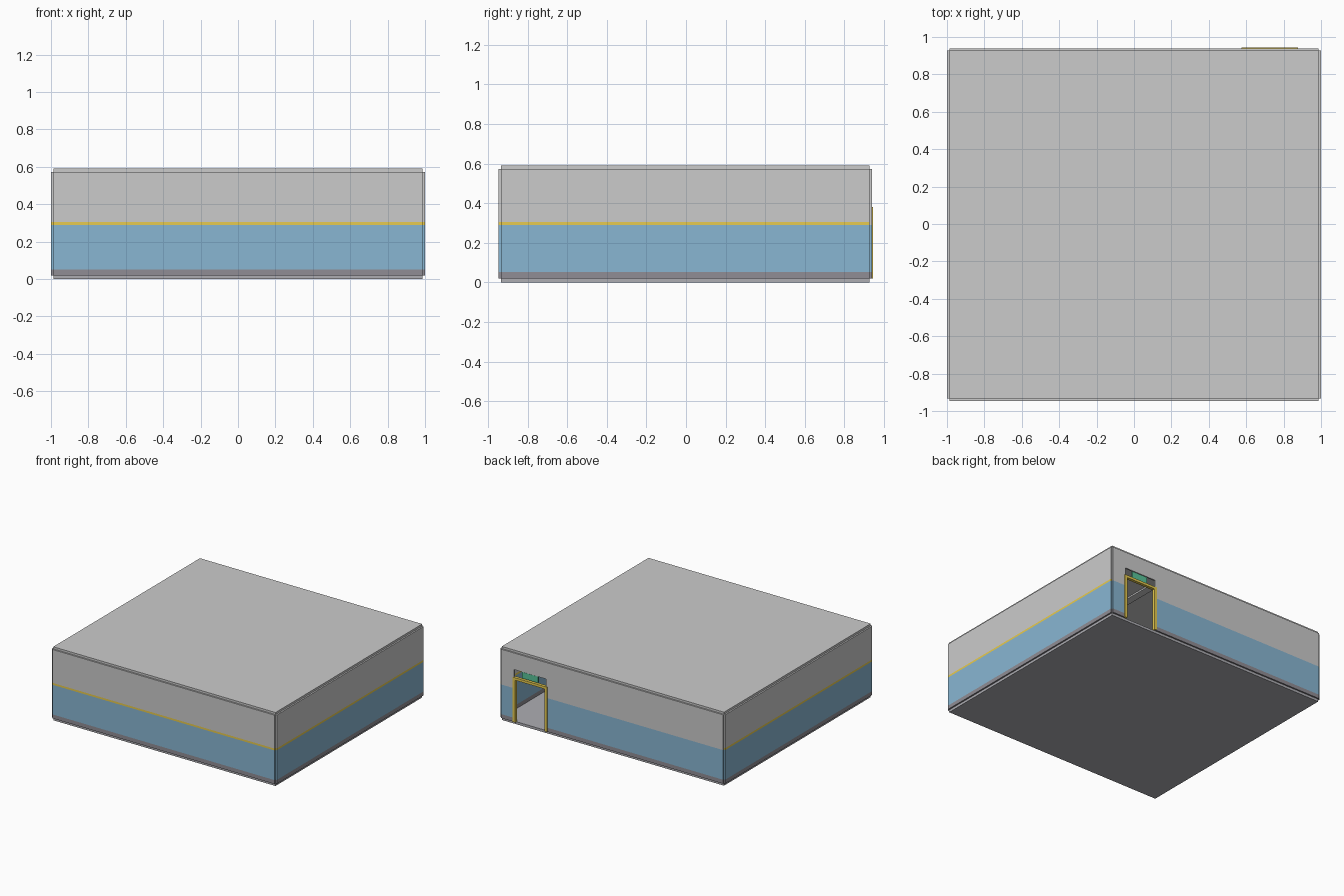
import bpy, bmesh

if "Cube" in bpy.data.objects:
    bpy.data.objects.remove(bpy.data.objects["Cube"])

def material(name, rgb):
    m = bpy.data.materials.new(name)
    m.diffuse_color = (*rgb, 1)
    m.use_nodes = True
    m.node_tree.nodes["Principled BSDF"].inputs["Base Color"].default_value = m.diffuse_color
    return m

BLUE = material("blue_paint", (0.25, 0.47, 0.65))
YELLOW = material("yellow_paint", (0.80, 0.60, 0.08))
DARK = material("dark_skirting", (0.28, 0.27, 0.30))
FLOOR = material("floor_grey", (0.42, 0.42, 0.45))
GREEN = material("sign_green", (0.10, 0.55, 0.32))

def boxes(name, spans, mat=None):
    """One object made of boxes given as (x0, x1, y0, y1, z0, z1)."""
    bm = bmesh.new()
    for x0, x1, y0, y1, z0, z1 in spans:
        for v in bmesh.ops.create_cube(bm, size=1)["verts"]:
            v.co = (x1 if v.co.x > 0 else x0,
                    y1 if v.co.y > 0 else y0,
                    z1 if v.co.z > 0 else z0)
    me = bpy.data.meshes.new(name)
    bm.to_mesh(me)
    bm.free()
    ob = bpy.data.objects.new(name, me)
    bpy.context.collection.objects.link(ob)
    if mat:
        me.materials.append(mat)
    return ob

# Room interior limits, wall thickness
X, YF, YB, Z0, Z1, T = 0.987, -0.934, 0.927, 0.02, 0.573, 0.012
# Doorway opening
DX0, DX1, DTOP = 0.585, 0.87, 0.44

# Floor and ceiling slabs
boxes("floor", [(-X, X, YF, YB, 0, Z0)], FLOOR)
boxes("ceiling", [(-X, X, YF, YB, Z1, 0.59)])

# Wall bands stacked from skirting to upper wall
bands = [("skirting", Z0, 0.052, DARK), ("lower_wall", 0.052, 0.29, BLUE),
         ("stripe", 0.29, 0.305, YELLOW), ("upper_wall", 0.305, Z1, None)]
for name, a, b, mat in bands:
    boxes("front_" + name, [(-X, X, YF - T, YF, a, b)], mat)
    for side, x0, x1 in (("left_", -X - T, -X), ("right_", X, X + T)):
        boxes(side + name, [(x0, x1, YF, YB, a, b)], mat)

# Back wall, split around the doorway; its stripe shows only indoors
for name, a, b, mat in bands[:2] + [("upper_wall", 0.29, DTOP, None)]:
    boxes("back_" + name, [(-X, DX0, YB, YB + T, a, b),
                           (DX1, X, YB, YB + T, a, b)], mat)
boxes("back_lintel", [(-X, X, YB, YB + T, DTOP, Z1)])
boxes("back_stripe", [(-X, DX0, YB - 0.002, YB, 0.29, 0.305),
                      (DX1, X, YB - 0.002, YB, 0.29, 0.305)], YELLOW)

# Door frame
F0, F1, W = 0.574, 0.878, 0.022
boxes("door_frame", [(F0, F0 + W, YB - 0.006, 0.945, Z0, 0.36),
                     (F1 - W, F1, YB - 0.006, 0.945, Z0, 0.36),
                     (F0, F1, YB - 0.006, 0.945, 0.36, 0.38)], YELLOW)

# Exit sign above the frame
boxes("exit_sign", [(0.66, 0.80, YB - 0.002, YB + 0.008, 0.387, 0.437)], GREEN)

# Ceiling light strips
boxes("ceiling_lights", [(x - 0.03, x + 0.03, y - 0.2, y + 0.2, Z1 - 0.012, Z1)
                         for x in (-0.4, 0.4) for y in (-0.47, 0.47)])
